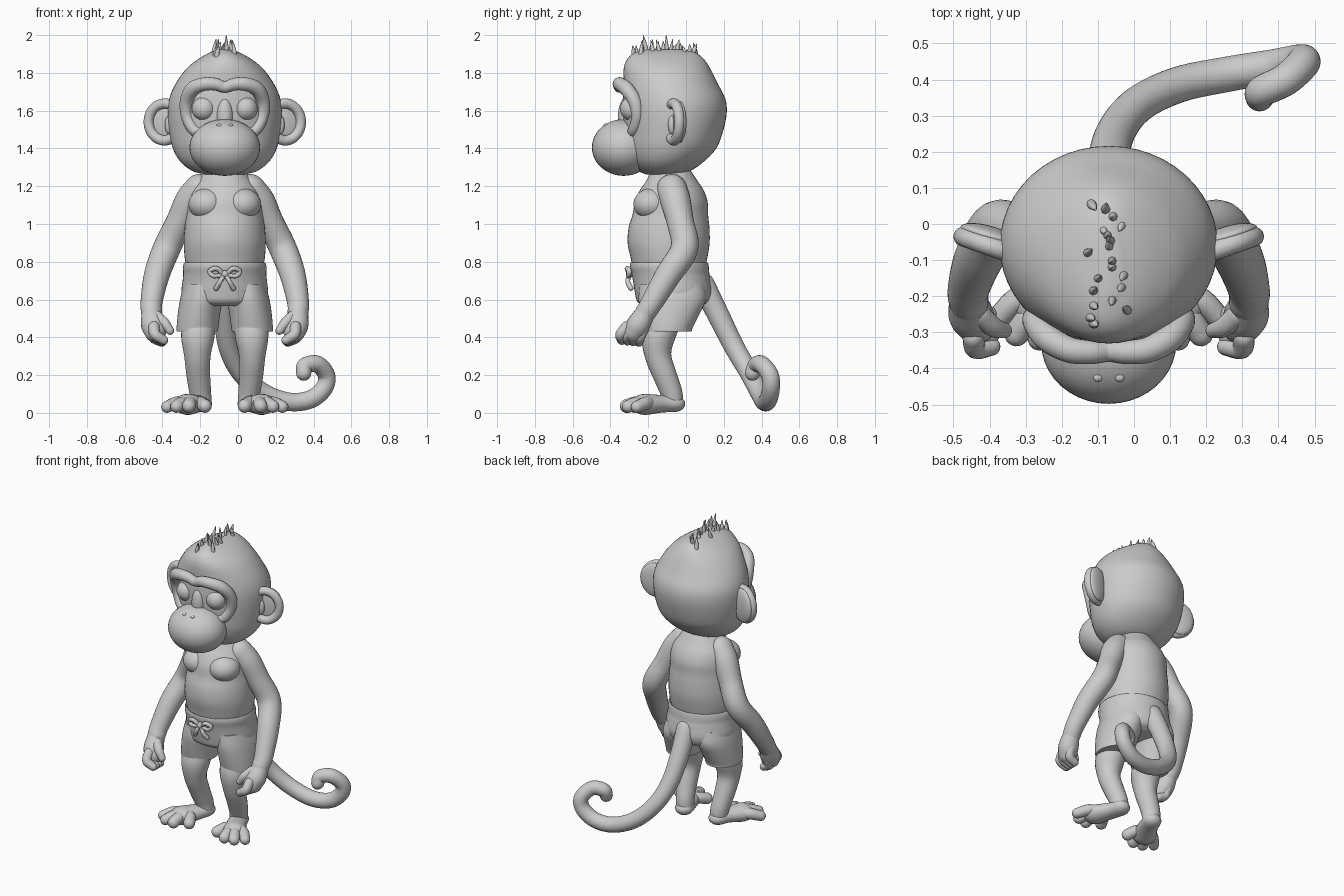
import bpy, bmesh, math, random
from mathutils import Vector, Matrix

if "Cube" in bpy.data.objects:
    bpy.data.objects.remove(bpy.data.objects["Cube"])

CX = -0.07  # body centre line
SIDES = ((1, "left"), (-1, "right"))
random.seed(4)

clay = bpy.data.materials.new("plain_grey")
clay.use_nodes = True
clay.diffuse_color = (0.6, 0.6, 0.6, 1)
clay.node_tree.nodes["Principled BSDF"].inputs["Base Color"].default_value = (0.6, 0.6, 0.6, 1)


def finish(name, bm):
    bmesh.ops.recalc_face_normals(bm, faces=bm.faces)
    mesh = bpy.data.meshes.new(name)
    bm.to_mesh(mesh)
    bm.free()
    mesh.materials.append(clay)
    obj = bpy.data.objects.new(name, mesh)
    bpy.context.collection.objects.link(obj)
    bpy.ops.object.select_all(action="DESELECT")
    obj.select_set(True)
    bpy.context.view_layer.objects.active = obj
    bpy.ops.object.shade_smooth_by_angle(angle=math.radians(50))
    return obj


def skin(name, rings):
    """Bridge a list of vertex rings and cap both ends."""
    bm = bmesh.new()
    loops = [[bm.verts.new(p) for p in ring] for ring in rings]
    n = len(loops[0])
    for a, b in zip(loops, loops[1:]):
        for i in range(n):
            j = (i + 1) % n
            bm.faces.new((a[i], a[j], b[j], b[i]))
    bm.faces.new(loops[0])
    bm.faces.new(loops[-1])
    return finish(name, bm)


def smooth_path(points, steps):
    """Catmull-Rom resampling of points of any dimension."""
    pts = [Vector(p) for p in points]
    pts = [2 * pts[0] - pts[1]] + pts + [2 * pts[-1] - pts[-2]]
    out = []
    for a, b, c, d in zip(pts, pts[1:], pts[2:], pts[3:]):
        for k in range(steps):
            t = k / steps
            out.append(0.5 * (2 * b + (c - a) * t + (2 * a - 5 * b + 4 * c - d) * t ** 2
                              + (3 * b - a - 3 * c + d) * t ** 3))
    return out + [pts[-2]]


def stack(name, levels, x=0, s=1, n=48):
    """Horizontal ellipses: (z, half width, y centre, half depth[, x shift])."""
    rings = []
    for z, rx, yc, ry, *shift in smooth_path(levels, 5):
        cx = CX + s * (shift[0] if shift else x)
        rings.append([(cx + rx * math.cos(a), yc + ry * math.sin(a), z)
                      for a in (2 * math.pi * i / n for i in range(n))])
    return skin(name, rings)


def tube(name, points, s=1, n=20, steps=6, flat=1.0):
    """Round-ended limb through (x, y, z, radius), x measured from the centre line."""
    path = smooth_path(points, steps)
    centres = [Vector((CX + s * p[0], p[1], p[2])) for p in path]
    radii = [max(p[3], 0.002) for p in path]
    tangents = [(centres[min(i + 1, len(path) - 1)] - centres[max(i - 1, 0)]).normalized()
                for i in range(len(path))]
    stations = list(zip(centres, radii, tangents))
    arcs = [math.radians(a) for a in (80, 60, 40, 20)]
    first, last = stations[0], stations[-1]
    caps = [[(c + t * sign * r * math.sin(a), r * math.cos(a), t) for a in arcs]
            for (c, r, t), sign in ((first, -1), (last, 1))]
    stations = caps[0] + stations + caps[1][::-1]
    u = stations[0][2].orthogonal().normalized()
    previous, rings = stations[0][2], []
    for c, r, t in stations:
        u = previous.rotation_difference(t) @ u
        v = t.cross(u)
        ring = [c + r * (u * math.cos(a) + v * math.sin(a))
                for a in (2 * math.pi * i / n for i in range(n))]
        rings.append([(p.x, p.y, c.z + (p.z - c.z) * flat) for p in ring])
        previous = t
    return skin(name, rings)


def ball(name, centre, radii, s=1, turn=0):
    bm = bmesh.new()
    place = (Matrix.Translation((CX + s * centre[0], centre[1], centre[2]))
             @ Matrix.Rotation(s * turn, 4, "Z") @ Matrix.Diagonal((*radii, 1)))
    bmesh.ops.create_uvsphere(bm, u_segments=40, v_segments=24, radius=1, matrix=place)
    return finish(name, bm)


# Head and face
stack("head", [(1.262, .10, -.13, .08), (1.28, .17, -.115, .135), (1.33, .235, -.1, .195),
               (1.40, .275, -.08, .24), (1.48, .293, -.067, .26), (1.58, .302, -.06, .275),
               (1.66, .295, -.063, .272), (1.74, .262, -.08, .25), (1.82, .205, -.1, .23),
               (1.87, .145, -.108, .205), (1.905, .085, -.11, .165), (1.925, .03, -.11, .1)])
ball("muzzle", (0, -.33, 1.405), (.187, .168, .15))
ball("nose_bridge", (0, -.315, 1.57), (.045, .045, .1))
half_brow = [(.12, -.29, 1.48, .028), (.165, -.275, 1.5, .03), (.2, -.258, 1.57, .032),
             (.202, -.272, 1.65, .036), (.17, -.315, 1.715, .038), (.11, -.348, 1.74, .036),
             (.05, -.355, 1.74, .033)]
tube("brow_ring", half_brow + [(0, -.352, 1.725, .03)]
     + [(-x, y, z, r) for x, y, z, r in reversed(half_brow)])

for s, side in SIDES:
    ball(side + "_eye", (.11, -.285, 1.61), (.064, .064, .064), s)
    ball(side + "_nostril", (.03, -.425, 1.523), (.013, .012, .009), s)

    # Cupped ear with an open rim
    ball(side + "_ear_back", (.325, -.035, 1.54), (.09, .028, .112), s, .3)
    rim = []
    for k in range(10):
        a = math.radians(150 - 30 * k)
        rim.append((.318 + .085 * math.cos(a), -.065 + .03 * math.cos(a),
                    1.54 + .098 * math.sin(a), .027))
    tube(side + "_ear_rim", rim, s)
    ball(side + "_inner_ear", (.295, -.075, 1.525), (.022, .02, .05), s)

# Hair tuft along the crown
for k in range(20):
    x = random.uniform(-.075, .065)
    y = -.275 + .33 * k / 19
    base = 1.905 - .5 * abs(x)
    top = 1.998 if k in (4, 10) else random.uniform(1.94, 1.98)
    if k in (4, 10):
        x = .01
    lean = random.uniform(-.025, .02)
    tube("hair_spike", [(x, y, base, .014), (x * .9, y + lean * .4, (base + top) / 2, .011),
                        (x * .75, y + lean, top, .002)], n=8, steps=3)

# Torso
stack("torso", [(.76, .2, -.09, .19), (.82, .212, -.09, .203), (.9, .217, -.092, .217),
                (.98, .212, -.09, .214), (1.05, .203, -.083, .2), (1.12, .198, -.078, .192),
                (1.18, .18, -.075, .168), (1.23, .145, -.075, .135), (1.29, .1, -.08, .1)])

# Shorts
stack("shorts_hips", [(.775, .2, -.09, .19), (.795, .214, -.09, .205), (.77, .221, -.088, .209),
                      (.735, .22, -.082, .206), (.7, .223, -.075, .206), (.64, .229, -.066, .205),
                      (.59, .215, -.068, .19), (.565, .17, -.07, .15)])
for s, side in SIDES:
    stack(side + "_shorts_leg", [(.68, .1, -.075, .17, .115), (.6, .112, -.073, .178, .125),
                                 (.52, .112, -.085, .155, .137), (.45, .11, -.095, .13, .145),
                                 (.43, .108, -.096, .126, .146)], s=s)

# Drawstring bow
ball("bow_knot", (0, -.298, .735), (.025, .02, .02))
for s, side in SIDES:
    tube(side + "_bow_loop", [(.01, -.3, .735, .012), (.045, -.312, .765, .013),
                              (.078, -.3, .75, .014), (.06, -.305, .725, .012),
                              (.01, -.3, .73, .011)], s, n=12)
    tube(side + "_bow_end", [(.005, -.3, .73, .012), (.025, -.308, .695, .013),
                             (.045, -.292, .66, .014)], s, n=12)

for s, side in SIDES:
    ball(side + "_chest", (.092, -.178, 1.105), (.1, .1, .085), s)

    # Arm and hand
    tube(side + "_arm", [(.135, -.075, 1.185, .08), (.185, -.055, 1.12, .08),
                         (.24, -.03, 1.01, .072), (.308, -.008, .87, .073),
                         (.36, -.095, .73, .068), (.388, -.18, .585, .058),
                         (.388, -.215, .53, .055)], s, n=28)
    tube(side + "_palm", [(.39, -.215, .53, .052), (.382, -.25, .47, .062),
                          (.368, -.275, .43, .058)], s)
    for i in range(4):
        t = i / 3
        tube(side + "_finger", [(.385 - .01 * t, -.225 - .09 * t, .445 + .01 * t, .03),
                                (.378 - .01 * t, -.245 - .1 * t, .40 + .015 * t, .029),
                                (.335 - .01 * t, -.25 - .09 * t, .375 + .01 * t, .025)], s, n=14)
    tube(side + "_thumb", [(.36, -.25, .51, .032), (.32, -.285, .475, .028),
                           (.29, -.295, .435, .022)], s, n=14)

    # Leg, foot and toes
    tube(side + "_leg", [(.135, -.11, .5, .088), (.143, -.147, .4, .088), (.145, -.147, .3, .07),
                         (.14, -.112, .2, .063), (.13, -.078, .11, .058),
                         (.125, -.07, .06, .055)], s, n=28)
    tube(side + "_foot", [(.125, -.062, .048, .058), (.15, -.13, .048, .062),
                          (.195, -.215, .045, .075)], s, flat=.75)
    for x, y, r in ((.105, -.27, .036), (.19, -.315, .036), (.255, -.305, .034), (.305, -.26, .032)):
        tube(side + "_toe", [(.18, -.185, .05, .036), (x * .6 + .07, y + .05, .052, .035),
                             (x, y, r, r)], s, n=16)

# Curled tail
tube("tail", [(0, .09, .68, .062), (0, .175, .51, .058), (.02, .255, .35, .054),
              (.08, .33, .22, .051), (.19, .385, .115, .05), (.33, .415, .06, .049),
              (.45, .435, .07, .048), (.525, .45, .13, .047), (.538, .445, .2, .046),
              (.49, .40, .258, .045), (.425, .368, .25, .043), (.418, .352, .21, .04)], n=28)
